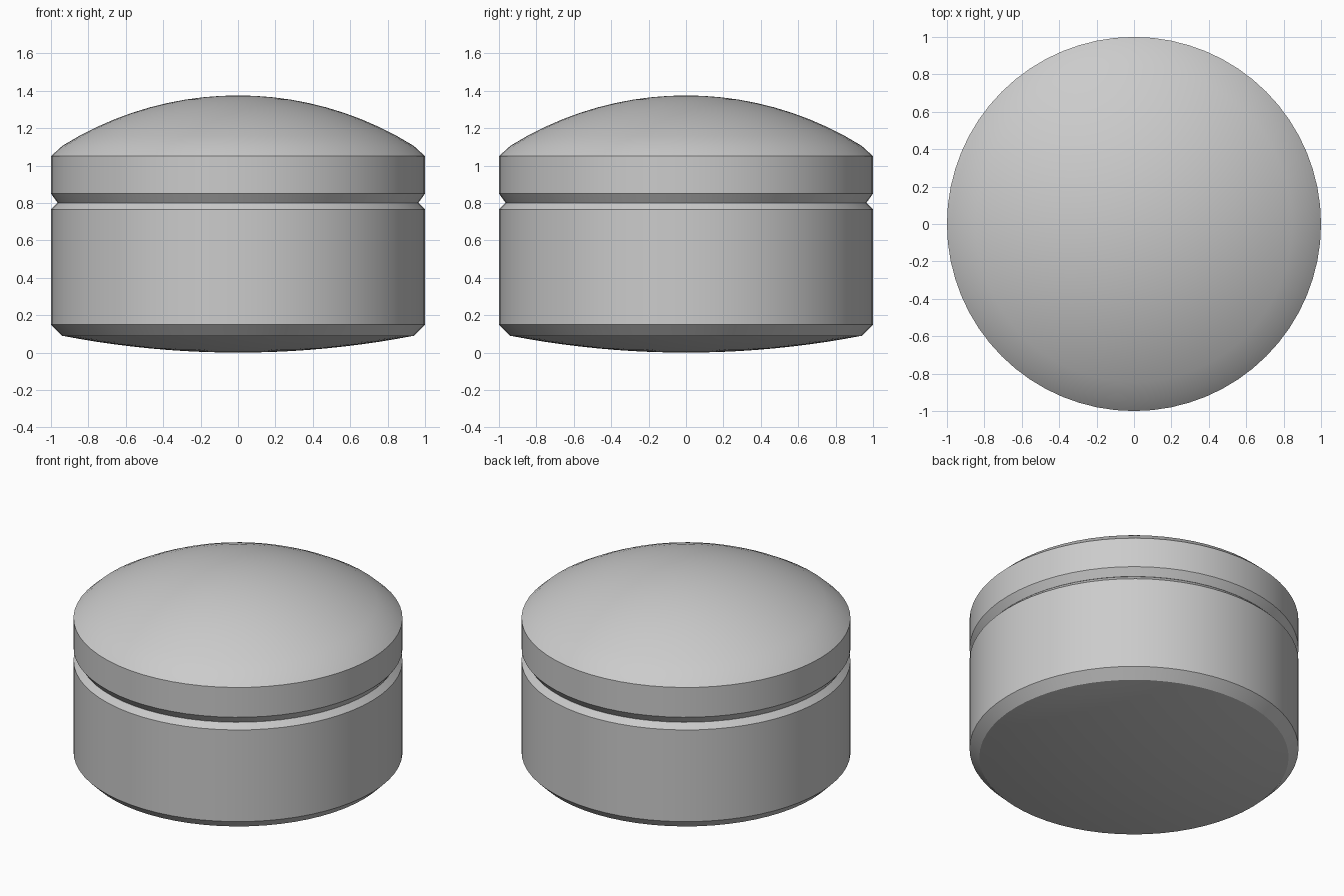
import bpy
import bmesh
from math import radians, sqrt
from mathutils import Matrix, Vector

cube = bpy.data.objects.get("Cube")
if cube:
    bpy.data.objects.remove(cube)

SIDES = 64
CAP_RADIUS = 0.94


def make_material(name, colour):
    mat = bpy.data.materials.new(name)
    mat.use_nodes = True
    mat.diffuse_color = colour
    mat.node_tree.nodes["Principled BSDF"].inputs["Base Color"].default_value = colour
    return mat


def cap(centre_z, rim_z, steps=10):
    """Spherical cap profile from the axis out to the rim."""
    sag = rim_z - centre_z
    ball = (CAP_RADIUS ** 2 + sag ** 2) / (2 * abs(sag))
    side = 1 if sag > 0 else -1
    radii = [CAP_RADIUS * i / steps for i in range(steps + 1)]
    return [(r, centre_z + side * (ball - sqrt(ball ** 2 - r ** 2))) for r in radii]


def lathe(name, profile, mat):
    """Spin a (radius, height) profile around the vertical axis."""
    bm = bmesh.new()
    verts = [bm.verts.new((r, 0, z)) for r, z in profile]
    edges = [bm.edges.new(pair) for pair in zip(verts, verts[1:])]
    bmesh.ops.spin(bm, geom=verts + edges, cent=(0, 0, 0), axis=(0, 0, 1),
                   angle=radians(360), steps=SIDES, use_merge=True)
    bmesh.ops.remove_doubles(bm, verts=bm.verts, dist=0.0001)
    bmesh.ops.recalc_face_normals(bm, faces=bm.faces)
    mesh = bpy.data.meshes.new(name)
    bm.to_mesh(mesh)
    bm.free()
    mesh.materials.append(mat)
    obj = bpy.data.objects.new(name, mesh)
    bpy.context.collection.objects.link(obj)
    bpy.ops.object.select_all(action="DESELECT")
    obj.select_set(True)
    bpy.context.view_layer.objects.active = obj
    bpy.ops.object.shade_smooth_by_angle(angle=radians(30))
    return obj


grey = make_material("grey", (0.6, 0.6, 0.6, 1))

# Container: shallow rounded base, chamfer, straight wall, lip of the groove
lathe("container_body",
      cap(0, 0.09) + [(1, 0.15), (1, 0.765), (0.965, 0.8), (0, 0.8)], grey)

# Lid: bevelled underside, straight band, chamfer, dome
lathe("domed_lid",
      [(0, 0.801), (0.965, 0.801), (1, 0.85), (1, 1.05)] + cap(1.375, 1.105)[::-1], grey)
